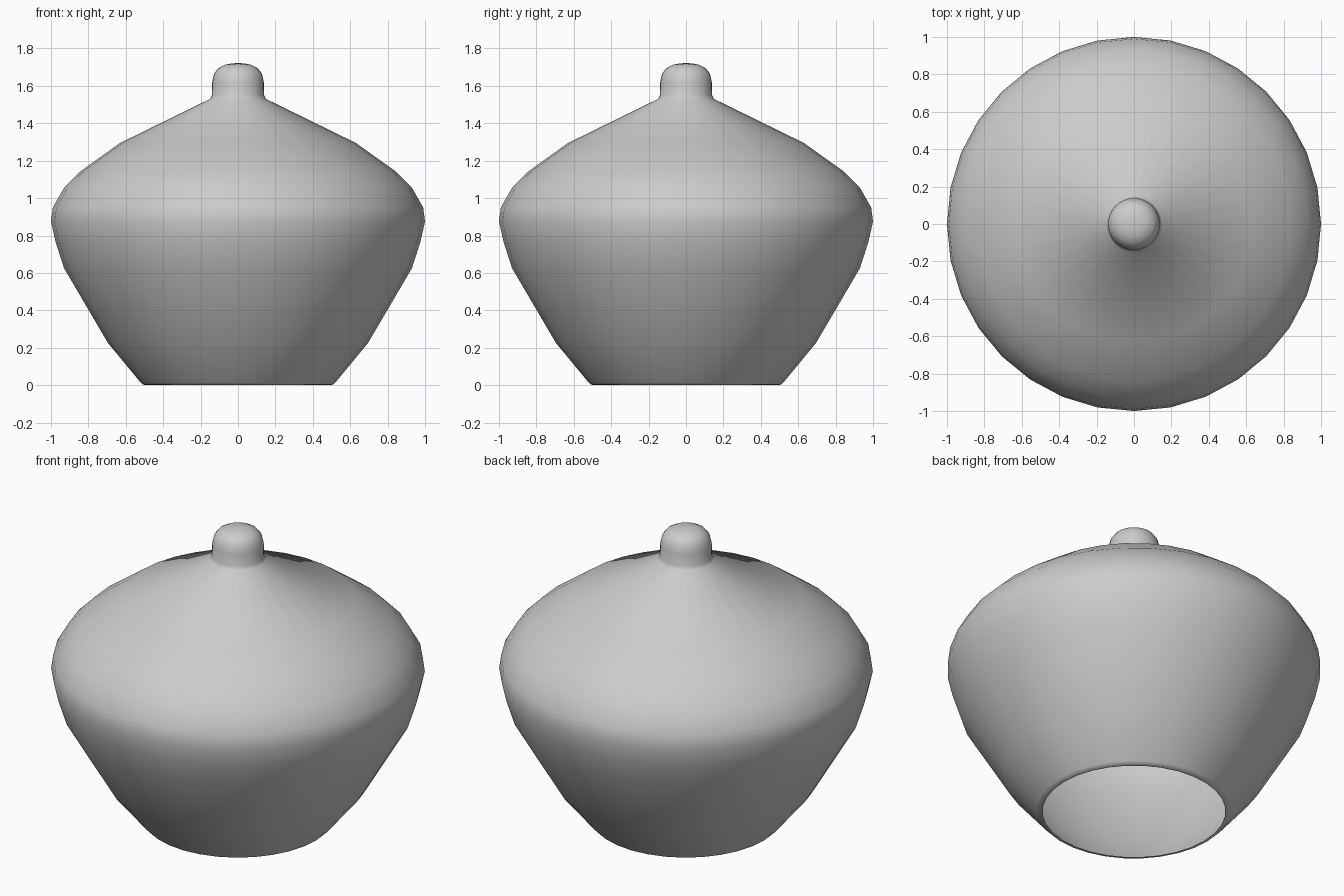
import bpy, bmesh, math

if "Cube" in bpy.data.objects:
    bpy.data.objects.remove(bpy.data.objects["Cube"])

SIDES = 32


def lathe(name, profile):
    """Spin an (r, z) profile around the z axis; r = 0 closes at a point."""
    bm = bmesh.new()
    rings = []
    for r, z in profile:
        if r == 0:
            rings.append([bm.verts.new((0, 0, z))] * SIDES)
        else:
            rings.append([bm.verts.new((r * math.cos(2 * math.pi * i / SIDES),
                                        r * math.sin(2 * math.pi * i / SIDES), z))
                          for i in range(SIDES)])
    for low, high in zip(rings, rings[1:]):
        for i in range(SIDES):
            j = (i + 1) % SIDES
            bm.faces.new(dict.fromkeys((low[i], low[j], high[j], high[i])))
    mesh = bpy.data.meshes.new(name)
    bm.to_mesh(mesh)
    bm.free()
    obj = bpy.data.objects.new(name, mesh)
    bpy.context.collection.objects.link(obj)
    bpy.ops.object.select_all(action='DESELECT')
    obj.select_set(True)
    bpy.context.view_layer.objects.active = obj
    bpy.ops.object.shade_smooth_by_angle(angle=math.radians(60))
    return obj


# Hollow shade, open at the bottom with a small inward lip, capped by a knob
lathe("lamp_shade", [
    (0.49, 0.0), (0.51, 0.003), (0.52, 0.013),         # bottom lip
    (0.695, 0.225), (0.93, 0.625), (0.975, 0.765),     # flared lower wall
    (1.0, 0.875), (0.99, 0.95), (0.93, 1.055),         # rounded shoulder
    (0.84, 1.145), (0.63, 1.295), (0.15, 1.53),        # sloping top
    (0.14, 1.55), (0.138, 1.62), (0.128, 1.665),       # knob
    (0.105, 1.695), (0.07, 1.713), (0.035, 1.72), (0, 1.722),
])
